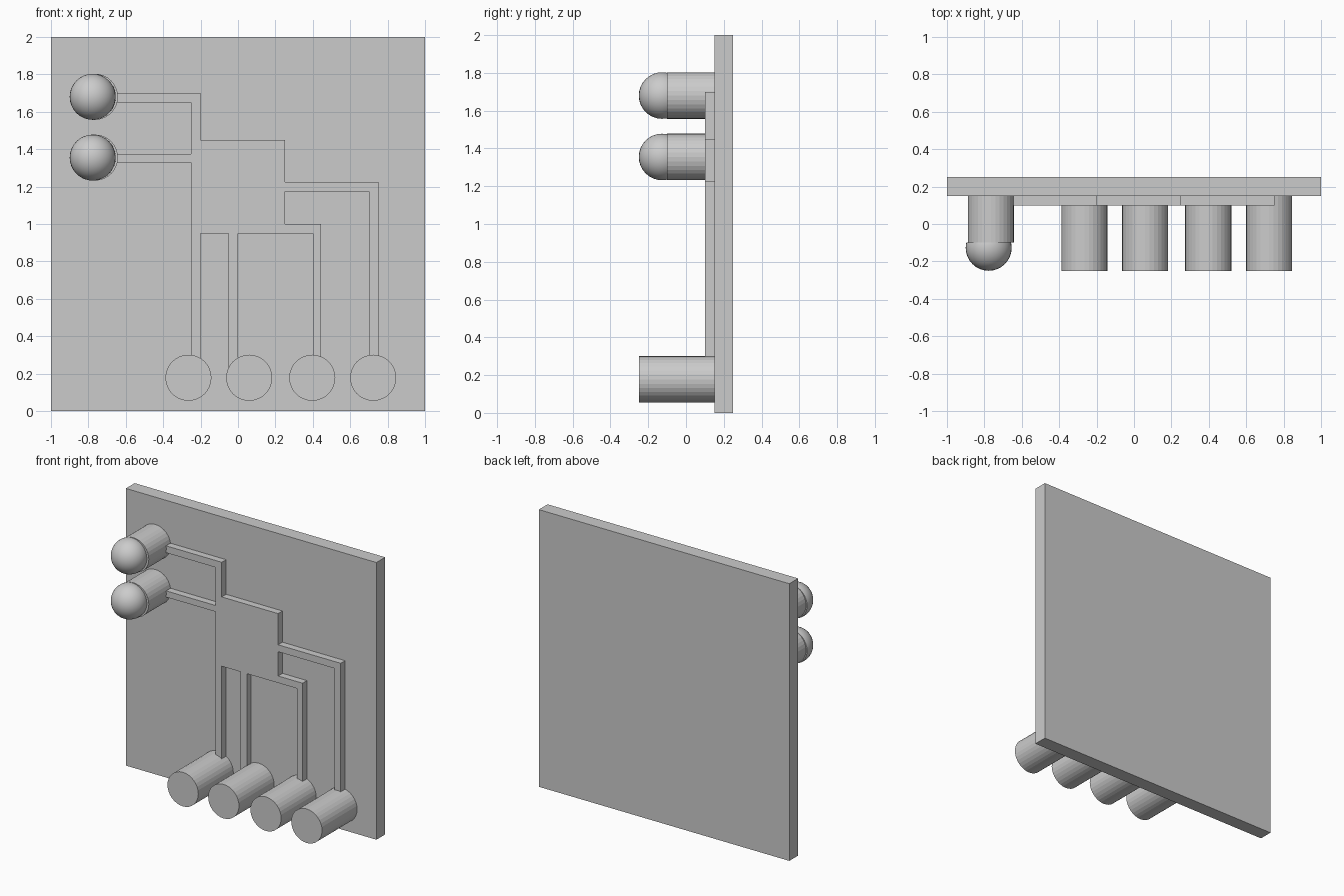
import bpy, bmesh
from math import radians
from mathutils import Matrix, Vector

cube = bpy.data.objects.get("Cube")
if cube:
    bpy.data.objects.remove(cube, do_unlink=True)

BOARD_FRONT, BOARD_BACK = 0.15, 0.25
PIN_FRONT = -0.25
RADIUS = 0.123


def add_object(name, bm):
    bmesh.ops.recalc_face_normals(bm, faces=bm.faces)
    mesh = bpy.data.meshes.new(name)
    bm.to_mesh(mesh)
    bm.free()
    obj = bpy.data.objects.new(name, mesh)
    bpy.context.collection.objects.link(obj)
    return obj


def plate(name, outline, front, back):
    """Extrude an (x, z) outline from front to back along y."""
    bm = bmesh.new()
    face = bm.faces.new([bm.verts.new((x, front, z)) for x, z in outline])
    result = bmesh.ops.extrude_face_region(bm, geom=[face])
    moved = [v for v in result["geom"] if isinstance(v, bmesh.types.BMVert)]
    bmesh.ops.translate(bm, verts=moved, vec=(0, back - front, 0))
    return add_object(name, bm)


def rod(name, x, z, front):
    """Cylinder lying along y, ending on the board."""
    bm = bmesh.new()
    place = (Matrix.Translation((x, (front + BOARD_FRONT) / 2, z))
             @ Matrix.Rotation(radians(90), 4, 'X'))
    bmesh.ops.create_cone(bm, cap_ends=True, segments=32, radius1=RADIUS,
                          radius2=RADIUS, depth=BOARD_FRONT - front, matrix=place)
    return add_object(name, bm)


def dome(name, x, z, base):
    """Sphere cut flat just behind its widest point."""
    bm = bmesh.new()
    bmesh.ops.create_uvsphere(bm, u_segments=32, v_segments=16, radius=RADIUS,
                              matrix=Matrix.Translation((x, PIN_FRONT + RADIUS, z)))
    bmesh.ops.bisect_plane(bm, geom=bm.verts[:] + bm.edges[:] + bm.faces[:],
                           plane_co=Vector((0, base, 0)),
                           plane_no=Vector((0, 1, 0)), clear_outer=True)
    rim = [e for e in bm.edges if e.is_boundary]
    bmesh.ops.holes_fill(bm, edges=rim, sides=0)
    obj = add_object(name, bm)
    bpy.ops.object.select_all(action='DESELECT')
    obj.select_set(True)
    bpy.context.view_layer.objects.active = obj
    bpy.ops.object.shade_smooth_by_angle(angle=radians(30))
    return obj


# Board
plate("board", [(-1, 0), (1, 0), (1, 2), (-1, 2)], BOARD_FRONT, BOARD_BACK)

# Chip with its connecting tracks, one raised outline
FOOT, LAMP_END = 0.2, -0.7
plate("chip_and_tracks", [
    (LAMP_END, 1.7), (-0.2, 1.7), (-0.2, 1.45), (0.25, 1.45),
    (0.25, 1.225), (0.75, 1.225), (0.75, FOOT), (0.7, FOOT),
    (0.7, 1.175), (0.25, 1.175), (0.25, 1), (0.445, 1),
    (0.445, FOOT), (0.4, FOOT), (0.4, 0.95), (0, 0.95),
    (0, FOOT), (-0.05, FOOT), (-0.05, 0.95), (-0.2, 0.95),
    (-0.2, FOOT), (-0.25, FOOT), (-0.25, 1.33), (LAMP_END, 1.33),
    (LAMP_END, 1.375), (-0.25, 1.375), (-0.25, 1.65), (LAMP_END, 1.65),
], 0.1, BOARD_FRONT)

# Row of connector pins
for i, x in enumerate((-0.265, 0.06, 0.397, 0.723), 1):
    rod(f"connector_pin_{i}", x, 0.178, PIN_FRONT)

# Lamps: a cylinder body with a slightly offset dome
for level, z in (("upper", 1.68), ("lower", 1.355)):
    rod(f"{level}_lamp_body", -0.765, z, -0.1)
    dome(f"{level}_lamp_dome", -0.777, z, -0.1)
